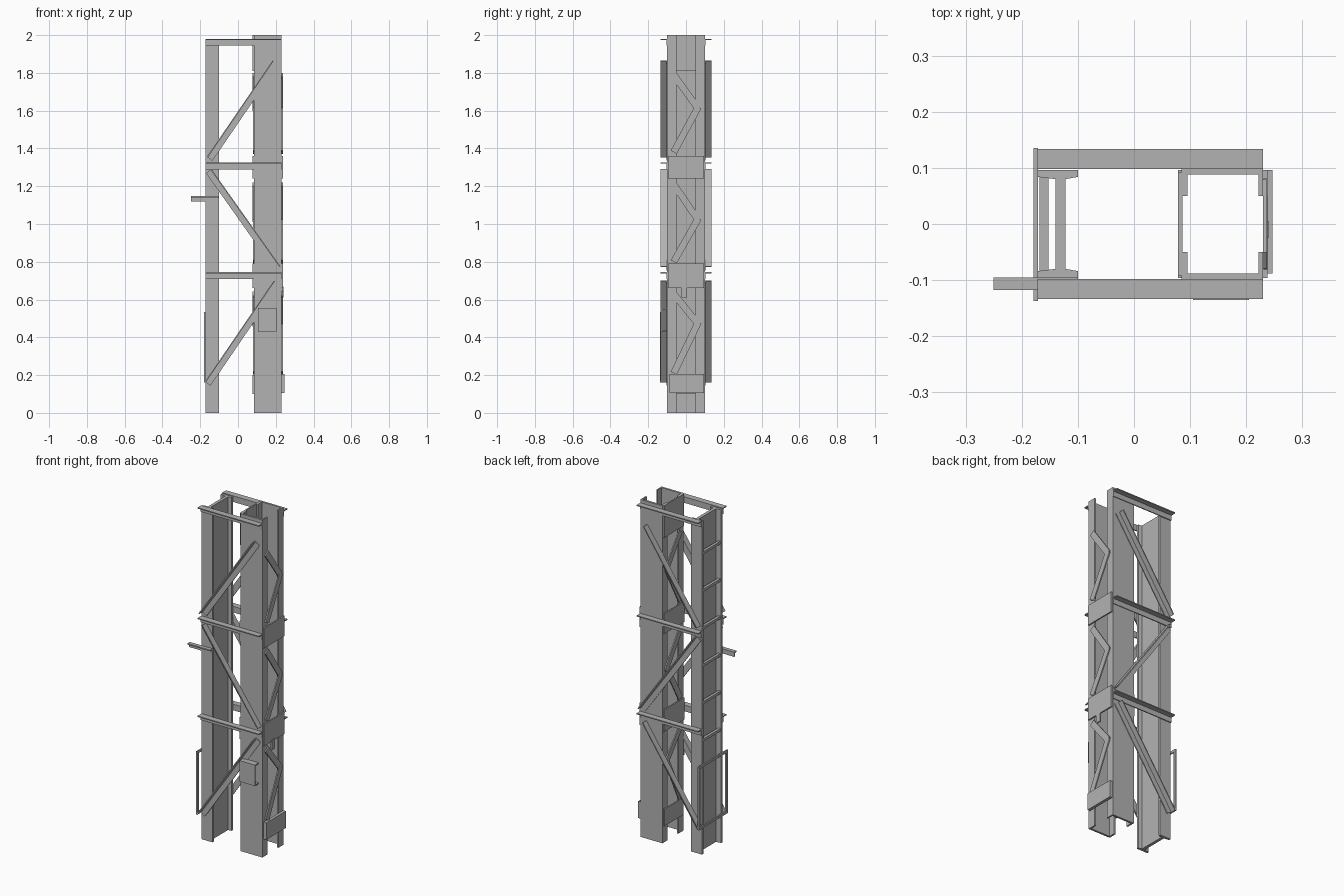
import bpy, bmesh
from mathutils import Vector

cube = bpy.data.objects.get("Cube")
if cube:
    bpy.data.objects.remove(cube, do_unlink=True)

steel = bpy.data.materials.new("steel_grey")
steel.use_nodes = True
GREY = (0.45, 0.45, 0.45, 1)
steel.diffuse_color = GREY
bsdf = steel.node_tree.nodes["Principled BSDF"]
bsdf.inputs["Base Color"].default_value = GREY


def prism(name, profile, origin, a, b, sweep):
    """Extrude a 2D profile, laid out on axes a and b, along sweep."""
    bm = bmesh.new()
    o, a, b, sweep = Vector(origin), Vector(a), Vector(b), Vector(sweep)
    near = [bm.verts.new(o + a * s + b * t) for s, t in profile]
    far = [bm.verts.new(v.co + sweep) for v in near]
    bm.faces.new(near)
    bm.faces.new(far[::-1])
    n = len(near)
    for i in range(n):
        j = (i + 1) % n
        bm.faces.new((near[i], far[i], far[j], near[j]))
    bmesh.ops.recalc_face_normals(bm, faces=bm.faces)
    mesh = bpy.data.meshes.new(name)
    bm.to_mesh(mesh)
    bm.free()
    mesh.materials.append(steel)
    obj = bpy.data.objects.new(name, mesh)
    bpy.context.collection.objects.link(obj)
    return obj


def box(name, x, y, z):
    rect = [(x[0], y[0]), (x[1], y[0]), (x[1], y[1]), (x[0], y[1])]
    return prism(name, rect, (0, 0, z[0]), (1, 0, 0), (0, 1, 0), (0, 0, z[1] - z[0]))


def angle_bar(name, p, q, side, width=0.036, t=0.006):
    """L-section on the front (side -1) or back (side 1), standing leg on the upper edge."""
    start = Vector((p[0], side * 0.098, p[1]))
    along = Vector((q[0], side * 0.098, q[1])) - start
    out = Vector((0, side, 0))
    up = out.cross(along).normalized()
    if up.z < 0:
        up = -up
    h = width / 2
    leg = [(0, -h), (t, -h), (t, h - t), (width, h - t), (width, h), (0, h)]
    return prism(name, leg, start, out, up, along)


def lace(name, x, p, q, width=0.036, t=0.007):
    """Flat lacing bar on a face at x, between two (y, z) points."""
    start = Vector((x, p[0], p[1]))
    along = Vector((x, q[0], q[1])) - start
    across = along.cross(Vector((1, 0, 0))).normalized()
    h = width / 2
    rect = [(0, -h), (t, -h), (t, h), (0, h)]
    return prism(name, rect, start, (1, 0, 0), across, along)


X, Y, Z = (1, 0, 0), (0, 1, 0), (0, 0, 1)

# I-section post
half = [(-0.172, 0.096), (-0.1, 0.096), (-0.1, 0.084), (-0.122, 0.08), (-0.122, 0)]
back = half + [(-0.14, 0), (-0.14, 0.08), (-0.172, 0.084)]
outline = half[:4] + [(x, -y) for x, y in reversed(half[:4])]
outline += [(-0.172, -0.084), (-0.14, -0.08), (-0.14, 0.08), (-0.172, 0.084)]
outline = [outline[0]] + outline[1:7] + [(-0.172, -0.096)] + outline[8:]
prism("i_post", outline, (0, 0, 0), X, Y, (0, 0, 1.975))

# Two facing channels of the built-up post
for side, label in ((-1, "front"), (1, "back")):
    c = [(0.085, 0.1), (0.23, 0.1), (0.23, 0.05), (0.222, 0.05),
         (0.222, 0.088), (0.095, 0.088), (0.095, 0.05), (0.085, 0.05)]
    prism(label + "_channel", [(x, side * y) for x, y in c], (0, 0, 0), X, Y, (0, 0, 2))

    # Horizontal angles
    for i, top in enumerate((0.745, 1.325, 1.98)):
        angle_bar(f"{label}_strut_{i}", (-0.172, top - 0.018), (0.23, top - 0.018), side)

    # Diagonal angles
    diagonals = (((-0.16, 0.155), (0.205, 0.69)),
                 ((-0.155, 1.28), (0.21, 0.765)),
                 ((-0.15, 1.345), (0.198, 1.855)))
    for i, (p, q) in enumerate(diagonals):
        angle_bar(f"{label}_diagonal_{i}", p, q, side)

# Lacing and tie plates on both open faces of the built-up post
for x, label in ((0.078, "inner"), (0.23, "outer")):
    for i, (low, mid, high) in enumerate(((0.21, 0.47, 0.63), (0.8, 1.02, 1.21), (1.38, 1.61, 1.79))):
        lace(f"{label}_lace_{i}_upper", x, (-0.065, high), (0.065, mid))
        lace(f"{label}_lace_{i}_lower", x + 0.001, (0.065, mid + 0.01), (-0.065, low))
    for i, z in enumerate(((0.66, 0.79), (1.24, 1.36))):
        box(f"{label}_tie_plate_{i}", (x, x + 0.008), (-0.096, 0.096), z)
box("inner_top_plate", (0.078, 0.086), (-0.092, 0.092), (1.81, 2))
box("inner_bottom_plate", (0.078, 0.086), (-0.09, 0.09), (0.1, 0.2))
box("outer_bottom_plate", (0.23, 0.247), (-0.088, 0.096), (0.105, 0.205))
box("outer_tab", (0.232, 0.24), (-0.025, 0.005), (0.61, 0.67))

# Climbing rungs between the post flanges
for i in range(6):
    z = 0.67 + i * 0.222
    box(f"rung_{i}", (-0.168, -0.152), (-0.086, 0.086), (z - 0.008, z + 0.008))

# Rectangular frame on the side of the I-section post
fx = (-0.179, -0.171)
for y in (-0.137, 0.121):
    box("side_frame_upright", fx, (y, y + 0.014), (0.16, 0.535))
for z in (0.16, 0.521):
    box("side_frame_rail", fx, (-0.123, 0.121), (z, z + 0.014))

# Side bracket
tee = [(-0.118, 1.148), (-0.095, 1.148), (-0.095, 1.12),
       (-0.101, 1.12), (-0.101, 1.141), (-0.118, 1.141)]
prism("side_bracket", tee, (-0.25, 0, 0), Y, Z, (0.15, 0, 0))

# Open box bracket on the front channel
bracket = [(-0.1, 0.43), (-0.135, 0.43), (-0.135, 0.555), (-0.1, 0.555),
           (-0.1, 0.548), (-0.128, 0.548), (-0.128, 0.437), (-0.1, 0.437)]
prism("front_bracket", bracket, (0.105, 0, 0), Y, Z, (0.1, 0, 0))
